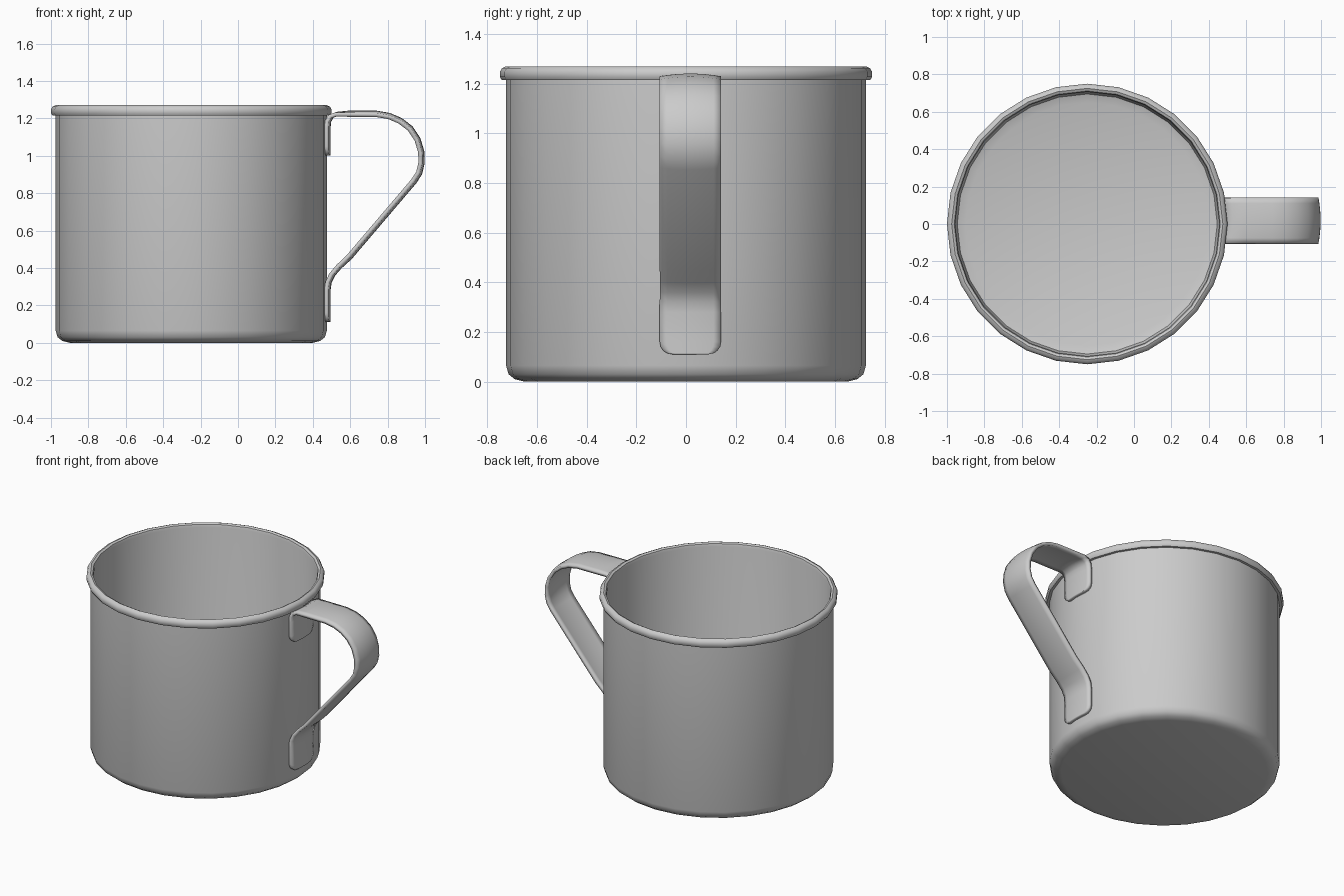
import bpy, bmesh, math
from mathutils import Vector

if "Cube" in bpy.data.objects:
    bpy.data.objects.remove(bpy.data.objects["Cube"])

CX, SIDES = -0.25, 28


def finish(bm, name, angle):
    bmesh.ops.recalc_face_normals(bm, faces=bm.faces)
    me = bpy.data.meshes.new(name)
    bm.to_mesh(me)
    bm.free()
    ob = bpy.data.objects.new(name, me)
    bpy.context.collection.objects.link(ob)
    bpy.ops.object.select_all(action='DESELECT')
    ob.select_set(True)
    bpy.context.view_layer.objects.active = ob
    bpy.ops.object.shade_smooth_by_angle(angle=math.radians(angle))
    return ob


# Cup: one lathed profile (outer wall, rolled rim, inner wall, floor)
profile = [(0, 0), (0.65, 0), (0.69, 0.01), (0.715, 0.03), (0.725, 0.065),
           (0.725, 1.215), (0.742, 1.215), (0.75, 1.228), (0.75, 1.248),
           (0.741, 1.263), (0.725, 1.27), (0.711, 1.263), (0.706, 1.245),
           (0.706, 0.07), (0.695, 0.035), (0.65, 0.02), (0, 0.02)]
bm = bmesh.new()
verts = [bm.verts.new((CX + r, 0, z)) for r, z in profile]
edges = [bm.edges.new(p) for p in zip(verts, verts[1:])]
bmesh.ops.spin(bm, geom=verts + edges, cent=(CX, 0, 0), axis=(0, 0, 1),
               angle=2 * math.pi, steps=SIDES)
bmesh.ops.remove_doubles(bm, verts=bm.verts, dist=1e-4)
finish(bm, "cup", 40)

# Handle: bent strap, widened from rounded ends
PAD, MID, HALF, CORNER = 0.484, 0.018, 0.122, 0.05
ends = [0, 0.005, 0.015, 0.03, 0.05]
path = [(PAD, 1.0 + d) for d in ends]
path += [(PAD, 1.15), (0.488, 1.185), (0.502, 1.21), (0.53, 1.224),
         (0.59, 1.23), (0.74, 1.23), (0.81, 1.218), (0.87, 1.192),
         (0.925, 1.15), (0.965, 1.09), (0.986, 1.02), (0.987, 0.96),
         (0.974, 0.905), (0.945, 0.86), (0.6, 0.455), (0.545, 0.405),
         (0.51, 0.365), (0.49, 0.325), (PAD, 0.28)]
path += [(PAD, 0.11 + d) for d in reversed(ends)]
pts = [Vector(p) for p in path]
n, cols = len(pts), 8
bm = bmesh.new()
rows = []
for i, p in enumerate(pts):
    t = (pts[min(i + 1, n - 1)] - pts[max(i - 1, 0)]).normalized()
    normal = Vector((-t.y, t.x))
    d = min((p - pts[0]).length, (p - pts[-1]).length)
    half = HALF
    if d < CORNER:
        half = HALF - CORNER + math.sqrt(CORNER ** 2 - (CORNER - d) ** 2)
    w = max(0, min(1, (0.6 - p.x) / 0.1))
    drop = normal * (1 - w) + Vector((1, 0)) * w
    row = []
    for c in range(cols + 1):
        y = half * (2 * c / cols - 1)
        q = p - drop * 0.012 * (y / HALF) ** 2
        row.append(bm.verts.new((q.x, MID + y, q.y)))
    rows.append(row)
for a, b in zip(rows, rows[1:]):
    for c in range(cols):
        bm.faces.new((a[c], a[c + 1], b[c + 1], b[c]))
handle = finish(bm, "handle", 40)
mod = handle.modifiers.new("thickness", 'SOLIDIFY')
mod.thickness = 0.022
mod.offset = 0
